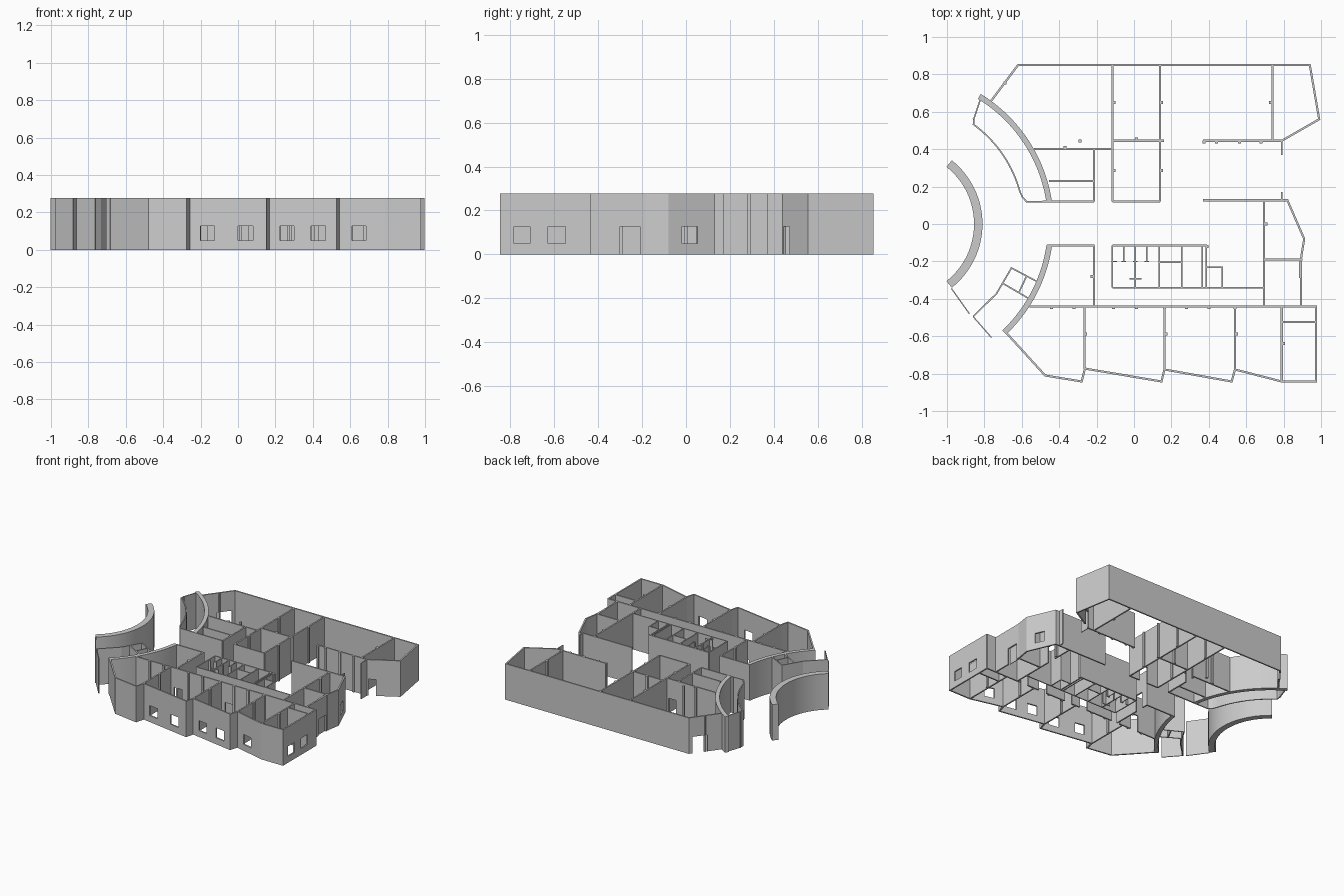
import bpy, bmesh, math

if "Cube" in bpy.data.objects:
    bpy.data.objects.remove(bpy.data.objects["Cube"])

H = 0.277       # wall height
HEAD = 0.127    # head height of doors and windows
SILL = 0.05     # window sill height
T = 0.011       # usual wall thickness
C = (-1.245, 0.0)  # shared centre of all curved walls


def wall(name, pts, openings=(), t=T, smooth=False):
    """Wall along a path. Opening = (segment, axis, low, high, bottom)."""
    bm = bmesh.new()
    zs = [0, SILL, HEAD, H] if openings else [0, H]
    for i, (p, q) in enumerate(zip(pts, pts[1:])):
        holes = []
        for seg, ax, lo, hi, z0 in openings:
            if seg == i:
                d = q[ax] - p[ax]
                holes.append((*sorted(((lo - p[ax]) / d, (hi - p[ax]) / d)), z0))
        cuts = sorted({0.0, 1.0, *(h[0] for h in holes), *(h[1] for h in holes)})
        for a, b in zip(cuts, cuts[1:]):
            m = (a + b) / 2
            for z0, z1 in zip(zs, zs[1:]):
                if any(h[0] < m < h[1] and z0 >= h[2] and z1 <= HEAD for h in holes):
                    continue
                co = [(p[0] + (q[0] - p[0]) * s, p[1] + (q[1] - p[1]) * s, z)
                      for s, z in ((a, z0), (b, z0), (b, z1), (a, z1))]
                bm.faces.new([bm.verts.new(c) for c in co])
    bmesh.ops.remove_doubles(bm, verts=bm.verts, dist=1e-5)
    me = bpy.data.meshes.new(name)
    bm.to_mesh(me)
    bm.free()
    ob = bpy.data.objects.new(name, me)
    bpy.context.collection.objects.link(ob)
    mod = ob.modifiers.new("thickness", 'SOLIDIFY')
    mod.thickness, mod.offset, mod.use_even_offset = t, 0, True
    if smooth:
        bpy.ops.object.select_all(action='DESELECT')
        bpy.context.view_layer.objects.active = ob
        ob.select_set(True)
        bpy.ops.object.modifier_apply(modifier=mod.name)
        bpy.ops.object.shade_smooth_by_angle(angle=math.radians(30))
    return ob


def arc(r, a0, a1, n=32):
    return [(C[0] + r * math.cos(math.radians(a0 + (a1 - a0) * i / n)),
             C[1] + r * math.sin(math.radians(a0 + (a1 - a0) * i / n)))
            for i in range(n + 1)]


def along_x(name, y, x0, x1, doors=(), t=T):
    wall(name, [(x0, y), (x1, y)], [(0, 0, a, b, 0) for a, b in doors], t)


def along_y(name, x, y0, y1, doors=(), t=T):
    wall(name, [(x, y0), (x, y1)], [(0, 1, a, b, 0) for a, b in doors], t)


# Curved walls
wall("entrance_arc_wall", arc(0.4125, -51.5, 51.5), t=0.045, smooth=True)
wall("north_arc_wall", arc(0.80, 8.6, 58.5), t=0.03, smooth=True)
wall("south_arc_wall", arc(0.80, -8.3, -46.5), t=0.03, smooth=True)
wall("north_lobby_curve", [(-0.49, 0.12), (-0.575, 0.12), (-0.597, 0.145)]
     + arc(0.658, 15.3, 54, 24) + [(-0.855, 0.56)], t=0.008)
wall("north_lobby_end", [(-0.862, 0.56), (-0.855, 0.565), (-0.82, 0.67)], t=0.008)

# North block outer shell
wall("north_outer_wall",
     [(-0.77, 0.65), (-0.62, 0.85), (0.94, 0.85), (0.99, 0.56), (0.79, 0.445), (0.37, 0.445)],
     [(0, 0, -0.70, -0.635, 0), (3, 1, 0.45, 0.477, 0)])

# North block partitions
along_y("north_partition_a", -0.115, 0.12, 0.85)
along_y("north_partition_b", 0.14, 0.12, 0.85)
along_y("north_partition_c", 0.74, 0.445, 0.85)
along_x("north_middle_wall", 0.445, -0.115, 0.16)
along_x("north_west_wall", 0.40, -0.535, -0.115, [(-0.20, -0.135)])
along_y("north_store_east", -0.215, 0.12, 0.40, [(0.31, 0.375)])
along_x("north_store_south", 0.12, -0.49, -0.215)
along_x("north_store_divider", 0.23, -0.455, -0.215)
along_x("north_room_south", 0.12, -0.115, 0.14, [(-0.02, 0.05)])
along_y("entry_stub_north", 0.79, 0.37, 0.445, t=0.006)
along_y("entry_stub_south", 0.79, 0.127, 0.17, t=0.006)

# East wing
wall("east_outer_wall",
     [(0.37, 0.127), (0.82, 0.127), (0.91, -0.08), (0.892, -0.19), (0.892, -0.44)],
     [(1, 1, -0.02, 0.05, SILL), (3, 1, -0.30, -0.21, 0)])
along_y("east_wing_west_wall", 0.695, -0.44, 0.127, [(-0.10, -0.03)])
along_x("east_wing_divider", -0.19, 0.695, 0.90)
along_y("east_door_leaf", 0.885, -0.29, -0.2, t=0.004)

# Service core
along_x("core_north", -0.115, -0.115, 0.39)
along_x("core_south", -0.34, -0.115, 0.695, t=0.008)
for i, x in enumerate((-0.115, 0.007, 0.135, 0.255, 0.365, 0.385)):
    along_y(f"core_partition_{i}", x, -0.34, -0.115, t=0.008)
for i, x in enumerate((-0.055, 0.068)):
    along_y(f"cubicle_partition_{i}", x, -0.2, -0.115, t=0.006)
for i, x in enumerate((-0.105, -0.055, 0.007, 0.068)):
    along_x(f"cubicle_front_{i}", -0.2, x - 0.013, x + 0.013, t=0.006)
along_x("core_screen", -0.293, -0.025, 0.04, t=0.006)
along_x("core_closet_wall", -0.205, 0.135, 0.255, t=0.008)
wall("core_annex", [(0.385, -0.23), (0.473, -0.23), (0.473, -0.34)], t=0.008)

# South block
wall("south_outer_wall",
     [(-0.68, -0.585), (-0.475, -0.81), (-0.28, -0.842), (-0.262, -0.773), (0.147, -0.842),
      (0.163, -0.778), (0.522, -0.842), (0.54, -0.778), (0.79, -0.842), (0.972, -0.842),
      (0.972, -0.437)],
     [(3, 0, -0.20, -0.125, SILL), (3, 0, 0.0, 0.08, SILL),
      (5, 0, 0.225, 0.30, SILL), (5, 0, 0.39, 0.47, SILL), (7, 0, 0.61, 0.685, SILL),
      (9, 1, -0.785, -0.71, SILL), (9, 1, -0.63, -0.55, SILL)])
along_x("south_corridor_wall", -0.44, -0.56, 0.972,
        [(-0.40, -0.335), (-0.235, -0.165), (0.06, 0.13), (0.2, 0.265), (0.43, 0.5), (0.6, 0.67)])
for i, (x, y) in enumerate(((-0.265, -0.775), (0.163, -0.778), (0.54, -0.778), (0.79, -0.842))):
    along_y(f"south_partition_{i}", x, y, -0.44)
along_x("south_store_wall", -0.525, 0.79, 0.972)
along_x("south_west_room_north", -0.115, -0.465, -0.21)
along_y("south_west_room_east", -0.215, -0.44, -0.115, [(-0.23, -0.16)])

# South-west lobby rooms
wall("lobby_room_wall", [(-0.52, -0.307), (-0.655, -0.235), (-0.735, -0.372), (-0.86, -0.495)], t=0.008)
wall("lobby_room_south", [(-0.70, -0.318), (-0.56, -0.40)], t=0.008)
wall("lobby_room_divider", [(-0.575, -0.28), (-0.615, -0.365)], t=0.008)
wall("lobby_screen_a", [(-0.976, -0.345), (-0.88, -0.48)], t=0.006)
wall("lobby_screen_b", [(-0.86, -0.495), (-0.762, -0.607)], t=0.006)

# Small square columns against the walls
cols = [(-0.69, 0.755), (-0.29, 0.445), (-0.37, 0.41), (0.013, 0.455), (-0.225, -0.28),
        (0.39, -0.12), (0.705, 0.0), (0.80, -0.64), (0.73, 0.65)]
cols += [(x, y) for x in (-0.108, 0.147) for y in (0.65, 0.285)]
cols += [(x, 0.438) for x in (0.375, 0.44, 0.565, 0.68)]
cols += [(x, -0.447) for x in (-0.44, -0.32, -0.11, 0.013, 0.163, 0.28, 0.40, 0.54)]
cols += [(x, -0.587) for x in (-0.258, 0.17, 0.547)]
for i, (x, y) in enumerate(cols):
    along_x(f"column_{i}", y, x - 0.008, x + 0.008, t=0.016)
